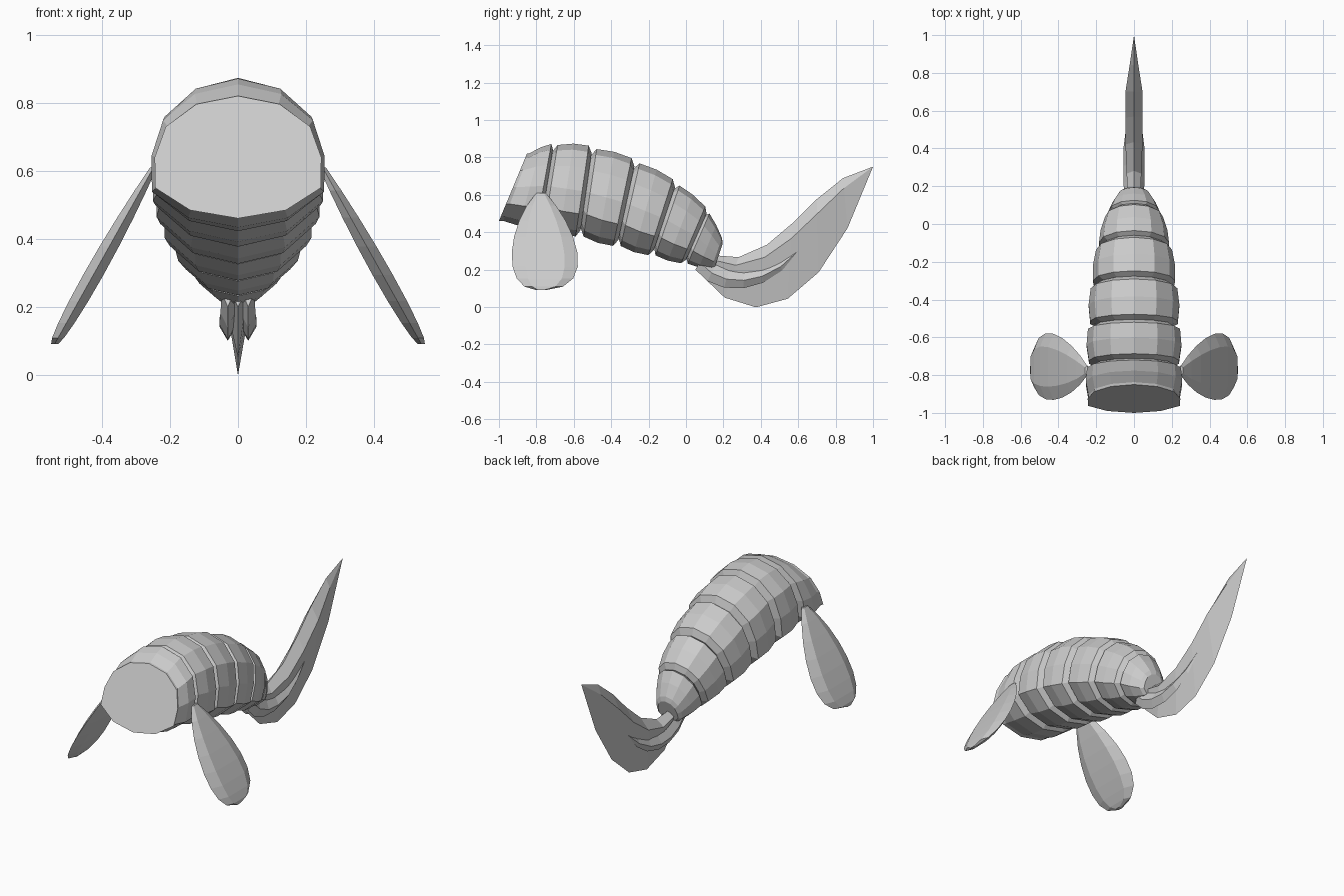
import bpy
import bmesh
from math import sin, cos, pi
from mathutils import Vector

default_cube = bpy.data.objects.get("Cube")
if default_cube:
    bpy.data.objects.remove(default_cube, do_unlink=True)


def loft(name, rings):
    """Skin a list of equal-length closed rings, cap both ends, weld pointed tips."""
    bm = bmesh.new()
    loops = [[bm.verts.new(point) for point in ring] for ring in rings]
    count = len(loops[0])
    for near, far in zip(loops, loops[1:]):
        for i in range(count):
            j = (i + 1) % count
            bm.faces.new((near[i], near[j], far[j], far[i]))
    bm.faces.new(loops[0])
    bm.faces.new(reversed(loops[-1]))
    bmesh.ops.remove_doubles(bm, verts=bm.verts, dist=0.001)
    bmesh.ops.recalc_face_normals(bm, faces=bm.faces)
    mesh = bpy.data.meshes.new(name)
    bm.to_mesh(mesh)
    bm.free()
    obj = bpy.data.objects.new(name, mesh)
    bpy.context.collection.objects.link(obj)


def curve(start, pull, push, end, t):
    """Point at t on a cubic curve drawn in the side plane (y, z)."""
    a, b, c, d = (Vector((0, *point)) for point in (start, pull, push, end))
    s = 1 - t
    return a * s**3 + b * 3 * s * s * t + c * 3 * s * t * t + d * t**3


def fractions(steps):
    return [i / steps for i in range(steps + 1)]


# Armoured body: a spine and a belly curve carry twelve-sided rings
def body_joint(t):
    back = curve((-.85, .82), (-.65, 1), (.15, .7), (.2, .35), t)
    belly = curve((-1, .46), (-.55, .4), (-.15, .25), (.15, .2), t)
    return back, belly, .245 * (1 - .7 * t**3)


def shell_ring(back, belly, width, scale):
    middle, upright = (back + belly) / 2, (back - belly) / 2
    ring = []
    for i in range(12):
        across, up = sin(i * pi / 6), cos(i * pi / 6)
        if up < -.1:
            across = max(-1, min(1, across * 1.15))
        ring.append(middle + (upright * up + Vector((width * across, 0, 0))) * scale)
    return ring


segment_names = ("head", "shoulder", "chest", "waist", "hip", "rump")
swell = ((0, .82), (.1, .98), (.5, 1.04), (.9, 1.02), (1, .86))
joints = [body_joint(t) for t in fractions(len(segment_names))]
for name, front, rear in zip(segment_names, joints, joints[1:]):
    rings = []
    for t, scale in swell:
        if name == "head":
            scale = max(scale, 1 - t)
        back, belly = front[0].lerp(rear[0], t), front[1].lerp(rear[1], t)
        width = front[2] + (rear[2] - front[2]) * t
        rings.append(shell_ring(back, belly, width, scale))
    loft(name + "_segment", rings)


# Tail parts: thin blades between an upper and a lower curve
def blade(name, upper, lower, width, shoulder, centre=0):
    rings = []
    for t in fractions(6):
        top, keel = curve(*upper, t), curve(*lower, t)
        offset = Vector((centre, 0, 0))
        half = Vector((width * min(1, .7 + t, 3 - 3 * t), 0, 0))
        ridge = top.lerp(keel, shoulder)
        rings.append([p + offset for p in (top, ridge + half, keel, ridge - half)])
    loft(name, rings)


blade("tail_blade",
      ((.1, .28), (.5, .15), (.65, .7), (1, .75)),
      ((.05, .2), (.35, -.2), (.75, 0), (1, .75)), .045, .2)


# Paddle flippers: flattened rings that slope outward as they drop
def flipper(name, side):
    rings = []
    for t in fractions(8):
        front = curve((-.8, .61), (-.95, .45), (-1, .1), (-.8, .09), t)
        rear = curve((-.75, .61), (-.6, .45), (-.45, .1), (-.75, .09), t)
        half = .01 + .02 * sin(pi * t)
        ring = []
        for along, face in ((0, 0), (.2, 1), (.8, 1), (1, 0), (.8, -1), (.2, -1)):
            point = front.lerp(rear, along)
            point.x = side * (.59 - .56 * point.z + half * face)
            ring.append(point)
        rings.append(ring)
    loft(name, rings)


# Mirrored pairs: flippers and the spurs hugging the tail
for label, side in (("left", 1), ("right", -1)):
    flipper(label + "_flipper", side)
    blade(label + "_tail_spur",
          ((.1, .28), (.2, .15), (.4, .15), (.6, .3)),
          ((.05, .2), (.15, .05), (.45, .05), (.6, .3)),
          .025, .5, side * .03)
